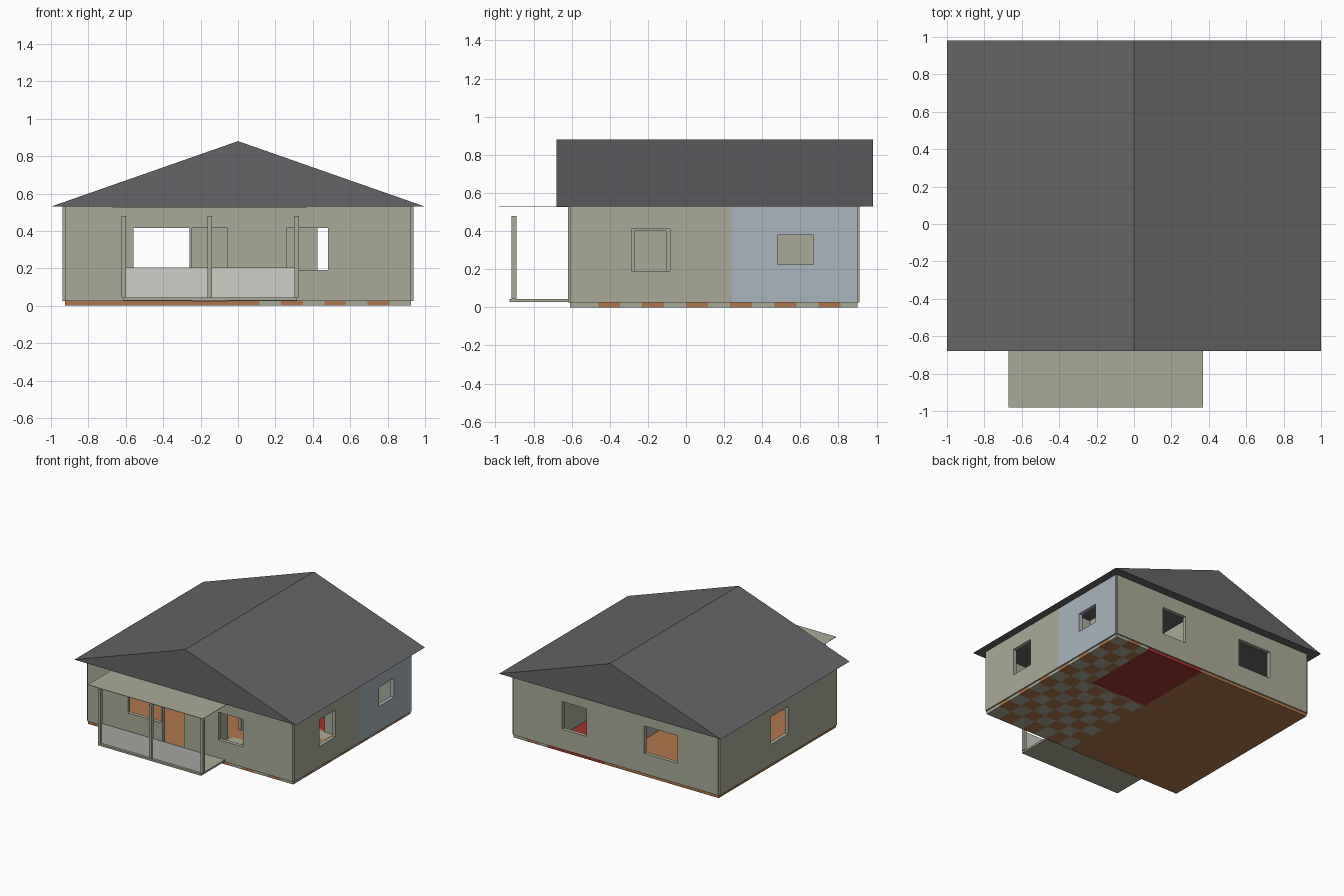
import bpy, bmesh, math

if "Cube" in bpy.data.objects:
    bpy.data.objects.remove(bpy.data.objects["Cube"])


def material(name, r, g, b):
    m = bpy.data.materials.new(name)
    lin = [((c / 255 + 0.055) / 1.055) ** 2.4 for c in (r, g, b)]
    m.diffuse_color = (*lin, 1)
    m.use_nodes = True
    m.node_tree.nodes["Principled BSDF"].inputs["Base Color"].default_value = m.diffuse_color
    return m


BEIGE = material("beige_plaster", 170, 171, 152)
ROOF = material("dark_grey_roof", 101, 101, 103)
BLUE = material("pale_blue_plaster", 170, 180, 190)
WOOD = material("orange_brown_wood", 176, 118, 76)
RED = material("red_floor", 160, 52, 44)
PALE = material("light_grey_panel", 208, 207, 201)


def finish(name, bm, mats):
    bmesh.ops.recalc_face_normals(bm, faces=bm.faces)
    me = bpy.data.meshes.new(name)
    bm.to_mesh(me)
    bm.free()
    for m in mats:
        me.materials.append(m)
    ob = bpy.data.objects.new(name, me)
    bpy.context.collection.objects.link(ob)
    return ob


def slab(name, us, vs, place, depth, mats, skip=lambda u, v: False,
         rule=lambda c: 0):
    """Grid of cells us x vs, without skipped cells, extruded by depth."""
    bm = bmesh.new()
    us, vs = sorted(set(us)), sorted(set(vs))
    for u0, u1 in zip(us, us[1:]):
        for v0, v1 in zip(vs, vs[1:]):
            if not skip((u0 + u1) / 2, (v0 + v1) / 2):
                bm.faces.new([bm.verts.new(place(u, v)) for u, v in
                              ((u0, v0), (u1, v0), (u1, v1), (u0, v1))])
    bmesh.ops.remove_doubles(bm, verts=bm.verts, dist=1e-5)
    base = bm.faces[:]
    r = bmesh.ops.extrude_face_region(bm, geom=base, use_keep_orig=True)
    verts = [e for e in r["geom"] if isinstance(e, bmesh.types.BMVert)]
    bmesh.ops.translate(bm, verts=verts, vec=depth)
    for f in bm.faces:
        f.material_index = rule(f.calc_center_median())
    return finish(name, bm, mats)


def box(name, x0, x1, y0, y1, z0, z1, mat):
    return slab(name, [x0, x1], [y0, y1], lambda u, v: (u, v, z0),
                (0, 0, z1 - z0), [mat])


def wall(name, along_x, at, thick, u0, u1, holes, mats=(BEIGE,), cuts=(),
         rule=lambda c: 0):
    """Upright wall; holes are (u0, u1, z0, z1)."""
    us, vs = [u0, u1, *cuts], [0.025, 0.53]
    for h in holes:
        us += h[:2]
        vs += h[2:]
    place = (lambda u, v: (u, at, v)) if along_x else (lambda u, v: (at, u, v))
    depth = (0, thick, 0) if along_x else (thick, 0, 0)
    slab(name, us, vs, place, depth, mats,
         lambda u, v: any(h[0] < u < h[1] and h[2] < v < h[3] for h in holes), rule)


# outer walls with door and window openings
WIN = (0.19, 0.415)
wall("front_wall", True, -0.62, 0.03, -0.925, 0.925,
     [(-0.56, -0.26, *WIN), (-0.245, -0.055, 0.025, 0.415), (0.26, 0.48, *WIN)])
wall("back_wall", True, 0.91, -0.03, -0.925, 0.925,
     [(-0.56, -0.26, *WIN), (0.26, 0.48, *WIN)])
wall("left_wall", False, -0.937, 0.03, -0.61, 0.90, [(0.02, 0.25, *WIN)])
wall("right_wall", False, 0.937, -0.03, -0.61, 0.90,
     [(-0.285, -0.085, 0.19, 0.41), (0.48, 0.67, 0.225, 0.38)],
     (BEIGE, BLUE), (0.24,), lambda c: int(c.y > 0.24))

# inner partitions
wall("long_partition", False, 0.10, -0.02, -0.59, 0.88,
     [(-0.27, -0.105, 0.025, 0.40)])
wall("short_partition", True, 0.25, -0.02, 0.10, 0.425, [])
wall("washroom_side", False, 0.62, 0.02, 0.23, 0.88, [])
wall("washroom_front", True, 0.25, -0.02, 0.64, 0.907, [])

# floor: wood, chequered tiles and a red room
X0, T = 0.115, 0.1157
cols = [X0 + i * T for i in range(7)]
rows = [0.81 - i * T for i in range(12)]


def floor_colour(c):
    x, y = min(c.x, 0.92), min(max(c.y, -0.57), 0.895)
    if 0.10 < x < 0.62 and y > 0.25:
        return 2
    if x < X0:
        return 1
    i = int((x - X0) / T)
    j = math.floor((0.81 - y) / T) + 1
    return (i + j) % 2


slab("floor", [-0.925, 0.10, 0.62, 0.925] + cols, [-0.61, 0.25, 0.90] + rows,
     lambda u, v: (u, v, 0), (0, 0, 0.026), [BEIGE, WOOD, RED], rule=floor_colour)

# gabled roof prism
bm = bmesh.new()
ends = [[bm.verts.new((x, y, z)) for x, z in ((-1, 0.53), (1, 0.53), (0, 0.88))]
        for y in (-0.68, 0.98)]
for e in ends:
    bm.faces.new(e)
for i in range(3):
    j = (i + 1) % 3
    bm.faces.new((ends[0][i], ends[0][j], ends[1][j], ends[1][i]))
finish("roof", bm, [ROOF])

# porch
box("porch_floor", -0.615, 0.315, -0.925, -0.62, 0.028, 0.043, BEIGE)
box("porch_roof", -0.67, 0.37, -0.98, -0.62, 0.526, 0.529, BEIGE)
for i, x in enumerate((-0.61, -0.15, 0.313)):
    box(f"porch_post_{i}", x - 0.012, x + 0.012, -0.915, -0.89, 0.043, 0.48, BEIGE)
for i, (a, b) in enumerate(((-0.598, -0.162), (-0.138, 0.301))):
    box(f"porch_panel_{i}", a, b, -0.906, -0.899, 0.043, 0.205, PALE)
